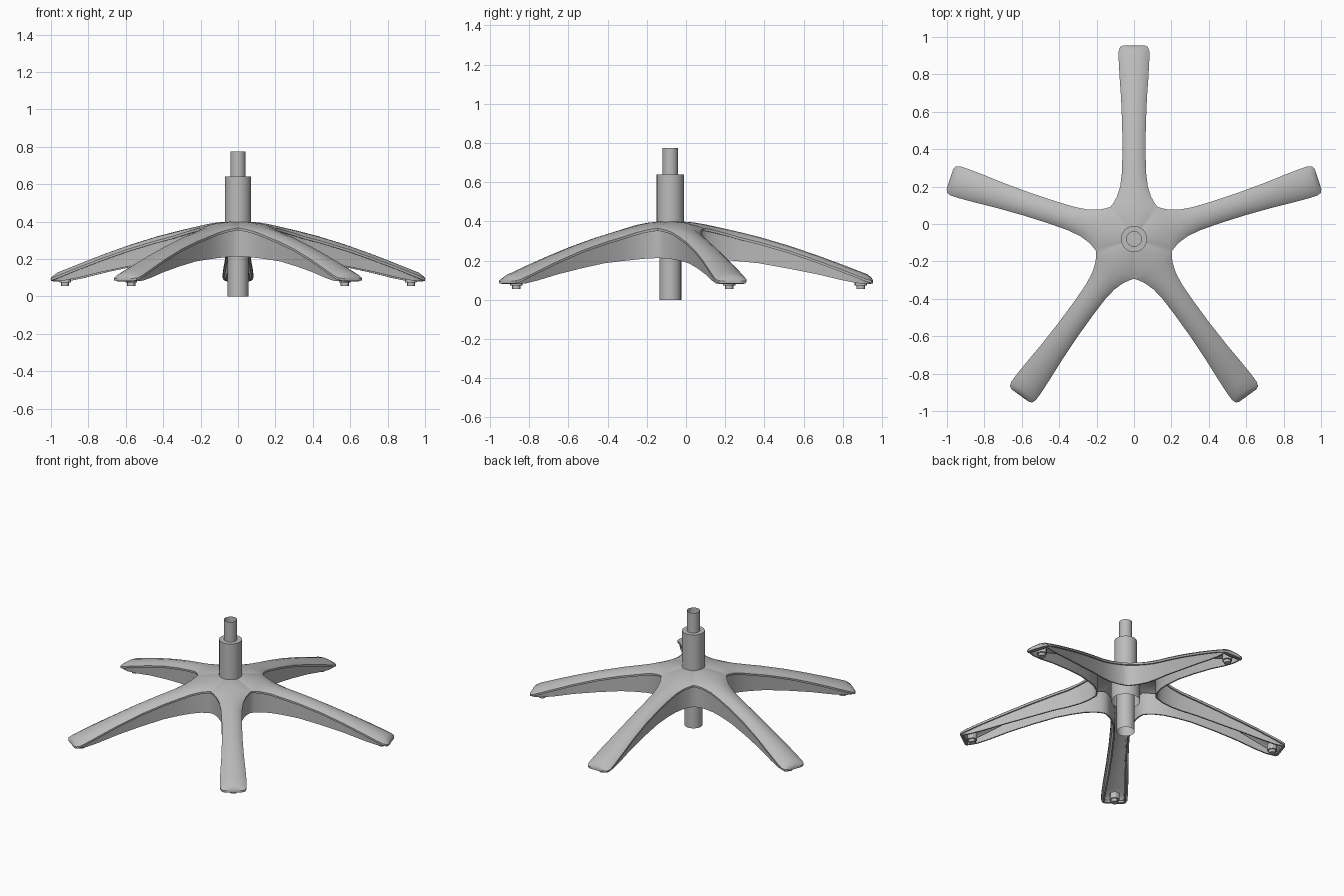
import bpy, bmesh, math
from mathutils import Vector

cube = bpy.data.objects.get("Cube")
if cube:
    bpy.data.objects.remove(cube)

CENTRE_Y = -0.08
HALF = math.radians(36)
LEG_ANGLES = [math.radians(90 + 72 * i) for i in range(5)]

grey = bpy.data.materials.new("light grey")
grey.use_nodes = True
grey.diffuse_color = (0.5, 0.5, 0.5, 1)
grey.node_tree.nodes["Principled BSDF"].inputs["Base Color"].default_value = (0.5, 0.5, 0.5, 1)


def lerp(points, x):
    for (x0, y0), (x1, y1) in zip(points, points[1:]):
        if x <= x1:
            return y0 + (y1 - y0) * (x - x0) / (x1 - x0)
    return points[-1][1]


def finish(name, bm, angle=30):
    mesh = bpy.data.meshes.new(name)
    bm.to_mesh(mesh)
    bm.free()
    obj = bpy.data.objects.new(name, mesh)
    bpy.context.collection.objects.link(obj)
    mesh.materials.append(grey)
    bpy.ops.object.select_all(action='DESELECT')
    obj.select_set(True)
    bpy.context.view_layer.objects.active = obj
    bpy.ops.object.shade_smooth_by_angle(angle=math.radians(angle))
    return obj


def strip(bm, rows):
    rows = [[bm.verts.new(p) for p in row] for row in rows]
    for r0, r1 in zip(rows, rows[1:]):
        for i in range(len(r0) - 1):
            bm.faces.new((r0[i], r1[i], r1[i + 1], r0[i + 1]))


def lathe(name, profile, x=0, y=CENTRE_Y, sides=24):
    bm = bmesh.new()
    turns = [math.tau * i / sides for i in range(sides + 1)]
    strip(bm, [[(x + r * math.cos(t), y + r * math.sin(t), z) for t in turns]
               for r, z in reversed(profile)])
    bmesh.ops.remove_doubles(bm, verts=bm.verts, dist=0.0003)
    return finish(name, bm)


# Leg plan (distance, half width), crest height, lower wall edge and edge drop
PLAN = [(0.172, 0.125), (0.193, 0.11), (0.225, 0.092), (0.28, 0.074), (0.35, 0.065),
        (0.45, 0.062), (0.6, 0.063), (0.75, 0.069), (0.88, 0.078), (0.96, 0.082),
        (1.005, 0.082), (1.027, 0.074), (1.035, 0.056)]
CREST = [(0, 0.4), (0.08, 0.4), (0.15, 0.391), (0.22, 0.376), (0.32, 0.354), (0.45, 0.322),
         (0.6, 0.278), (0.75, 0.227), (0.88, 0.179), (0.96, 0.148), (1.005, 0.131),
         (1.027, 0.113), (1.035, 0.096)]
LOWER = [(0, 0.215), (0.2, 0.212), (0.45, 0.187), (0.7, 0.142), (0.94, 0.085), (1.1, 0.078)]
DROP = [(0, 0), (0.35, 0.025), (1.005, 0.027), (1.027, 0.015), (1.035, 0)]
ACROSS = [-1, -0.85, -0.5, 0, 0.5, 0.85, 1]


def crown_point(u, half, v):
    drop = lerp(DROP, u) * abs(v) ** 2.5
    # Past the hub the crest follows the leg axis, so the tip stays square
    reach = math.hypot(u, half * v) if u < 0.6 else u
    return Vector((u, half * v, lerp(CREST, reach) - drop))


def inward_normals(outline):
    normals = []
    for a, b in zip(outline, outline[2:]):
        t = b - a
        normals.append(Vector((t.y, -t.x, 0)).normalized())
    first = Vector((-math.cos(HALF), -math.sin(HALF), 0))
    return [first] + normals + [Vector((first.x, -first.y, 0))]


def add_leg(bm, angle):
    def place(p):
        c, s = math.cos(angle), math.sin(angle)
        return Vector((p.x * c - p.y * s, p.x * s + p.y * c + CENTRE_Y, p.z))

    # Crowned top skin, from the hub sector out to the tip
    hub = [(u, u * math.tan(HALF)) for u in (0, 0.06, 0.12)]
    top = [[crown_point(u, h, v) for v in ACROSS] for u, h in hub + PLAN]
    strip(bm, [[place(p) for p in row] for row in top])

    # Rim lip and hanging side walls that follow the outline
    arm = top[len(hub):]
    outline = [row[-1] for row in arm] + arm[-1][-2:0:-1] + [row[0] for row in reversed(arm)]
    normals = inward_normals(outline)

    def offset(distance, height):
        return [place(Vector((p.x + n.x * distance, p.y + n.y * distance, height(p))))
                for p, n in zip(outline, normals)]

    def lip(p):
        return p.z - 0.013

    def foot(p):
        return min(lerp(LOWER, p.x), p.z - 0.016)

    strip(bm, [offset(0, lambda p: p.z), offset(0.001, lip), offset(0.011, lip),
               offset(0.014, foot), offset(0.023, foot), offset(0.023, lambda p: p.z - 0.001)])


bm = bmesh.new()
for a in LEG_ANGLES:
    add_leg(bm, a)
bmesh.ops.remove_doubles(bm, verts=bm.verts, dist=0.0003)
bmesh.ops.recalc_face_normals(bm, faces=bm.faces)
finish("five_leg_base", bm, 35)

# Hollow gas column
lathe("lower_column", [(0.056, 0), (0.056, 0.385)])
lathe("hub_collar", [(0.09, 0.215), (0.09, 0.385)])
lathe("upper_column", [(0.07, 0.37), (0.07, 0.64), (0.04, 0.64), (0.04, 0.775)])

# Stepped caster sockets under each tip
for i, a in enumerate(LEG_ANGLES):
    lathe(f"caster_socket_{i + 1}",
          [(0, 0.055), (0.022, 0.055), (0.022, 0.074), (0.031, 0.074), (0.031, 0.115)],
          0.972 * math.cos(a), CENTRE_Y + 0.972 * math.sin(a), 12)
